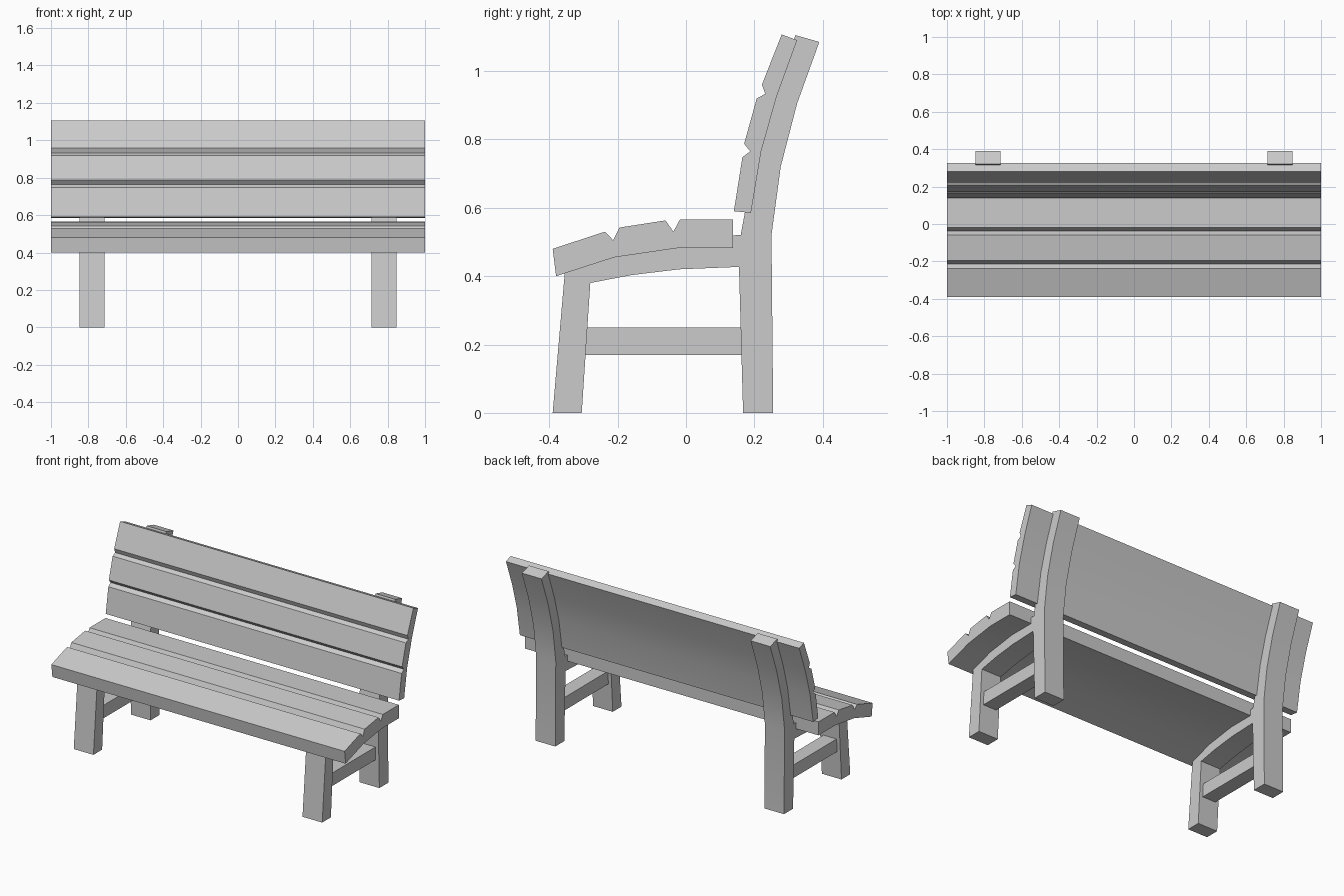
import bpy
import bmesh
from math import radians

cube = bpy.data.objects.get("Cube")
if cube:
    bpy.data.objects.remove(cube, do_unlink=True)

grey = bpy.data.materials.new("plain grey")
grey.use_nodes = True
colour = (0.6, 0.6, 0.6, 1)
grey.diffuse_color = colour
grey.node_tree.nodes["Principled BSDF"].inputs["Base Color"].default_value = colour


def extrude_profile(name, profile, x0, x1):
    """Sweep a closed side profile of (y, z) points from x0 to x1."""
    bm = bmesh.new()
    face = bm.faces.new([bm.verts.new((x0, y, z)) for y, z in profile])
    swept = bmesh.ops.extrude_face_region(bm, geom=[face])["geom"]
    for v in swept:
        if isinstance(v, bmesh.types.BMVert):
            v.co.x = x1
    bmesh.ops.recalc_face_normals(bm, faces=bm.faces)
    mesh = bpy.data.meshes.new(name)
    bm.to_mesh(mesh)
    bm.free()
    mesh.materials.append(grey)
    obj = bpy.data.objects.new(name, mesh)
    bpy.context.collection.objects.link(obj)
    bpy.ops.object.select_all(action="DESELECT")
    obj.select_set(True)
    bpy.context.view_layer.objects.active = obj
    bpy.ops.object.shade_smooth_by_angle(angle=radians(30))
    return obj


# Seat: three boards with V grooves above a gently curved underside
seat = [(-.39, .48), (-.237, .53), (-.213, .505), (-.195, .542),
        (-.06, .563), (-.037, .53), (-.018, .565), (.138, .565),
        (.138, .482), (-.025, .482), (-.21, .455), (-.38, .40)]
extrude_profile("seat", seat, -1, 1)

# Backrest: three leaning boards with a smooth curved rear
backrest = [(.14, .59), (.165, .748), (.188, .765), (.17, .787),
            (.207, .92), (.232, .933), (.222, .96), (.28, 1.107),
            (.325, 1.09), (.265, .925), (.22, .765), (.19, .585)]
extrude_profile("backrest", backrest, -1, 1)

# Side frame: front leg, curved seat rail and rear post in one outline
frame = [(-.39, 0), (-.305, 0), (-.28, .38), (-.16, .403), (-.02, .42),
         (.155, .427), (.167, 0), (.255, 0), (.25, .52), (.277, .72),
         (.325, .905), (.39, 1.085), (.32, 1.105), (.255, .925),
         (.21, .765), (.172, .585), (.16, .52), (-.02, .515),
         (-.2, .49), (-.352, .44)]

# Stretcher: narrower bar between the front leg and rear post
stretcher = [(-.31, .17), (.18, .17), (.18, .25), (-.31, .25)]

for side, centre in (("left", .78), ("right", -.78)):
    for part, profile, half in (("frame", frame, .067),
                                ("stretcher", stretcher, .045)):
        extrude_profile(f"{side}_{part}", profile, centre - half, centre + half)
